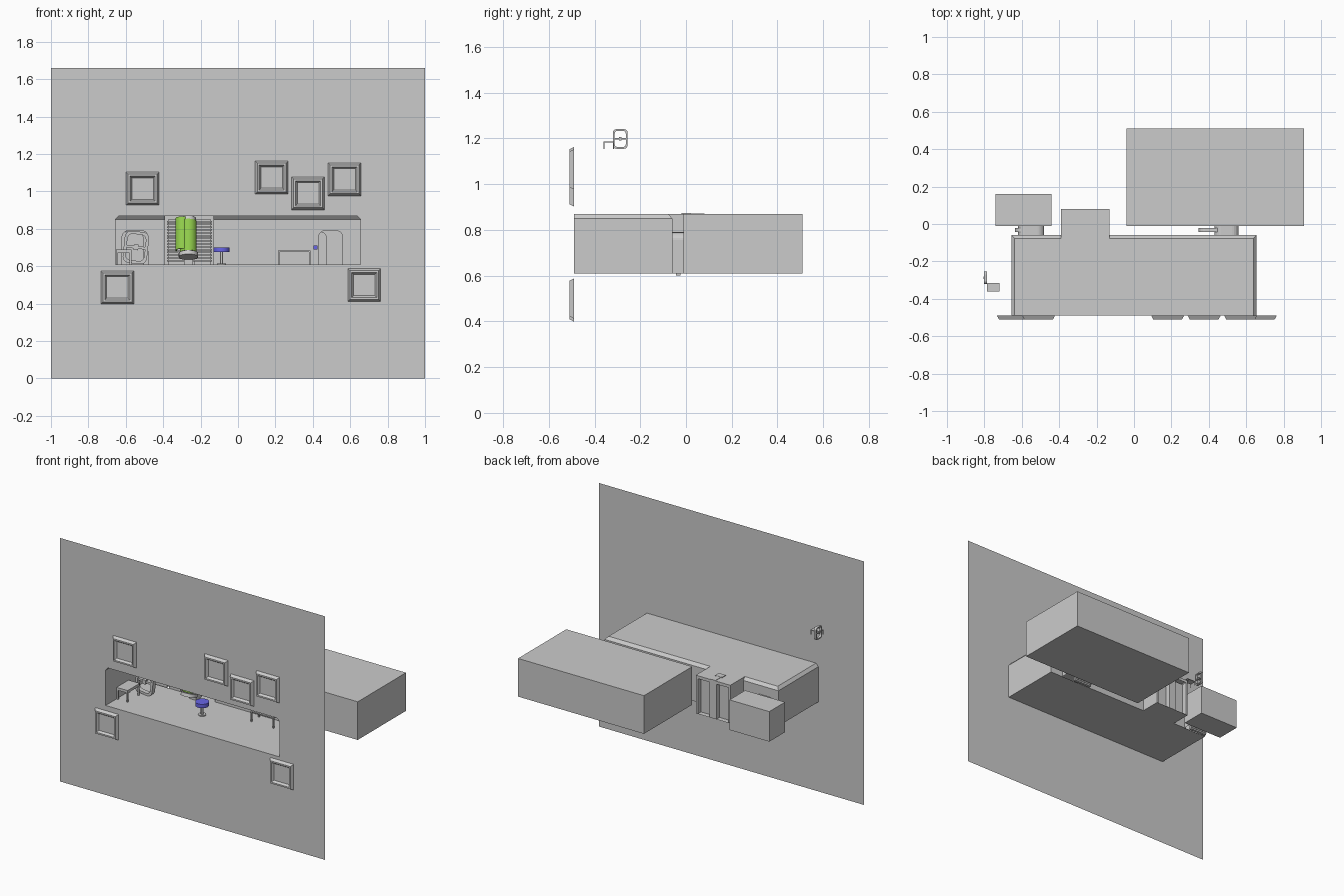
import bpy, bmesh, math
from mathutils import Matrix, Vector

if "Cube" in bpy.data.objects:
    bpy.data.objects.remove(bpy.data.objects["Cube"])

def make(name, polys, mat=None, weld=True):
    """Object from a list of polygons (each a list of points)."""
    bm = bmesh.new()
    for p in polys:
        bm.faces.new([bm.verts.new(v) for v in p])
    if weld:
        bmesh.ops.remove_doubles(bm, verts=bm.verts, dist=1e-5)
    bmesh.ops.recalc_face_normals(bm, faces=bm.faces)
    me = bpy.data.meshes.new(name)
    bm.to_mesh(me)
    bm.free()
    ob = bpy.data.objects.new(name, me)
    bpy.context.collection.objects.link(ob)
    if mat:
        me.materials.append(mat)
    return ob

def box_polys(x0, x1, y0, y1, z0, z1):
    a = [(x0, y0), (x1, y0), (x1, y1), (x0, y1)]
    lo = [(x, y, z0) for x, y in a]
    hi = [(x, y, z1) for x, y in a]
    return [lo, hi] + strip(lo, hi)

def strip(a, b, closed=True):
    n = len(a)
    return [[a[i], a[(i+1) % n], b[(i+1) % n], b[i]] for i in range(n if closed else n-1)]

def boxes(name, specs, mat=None):
    return make(name, [p for s in specs for p in box_polys(*s)], mat, weld=False)

def color(name, rgb):
    m = bpy.data.materials.new(name)
    m.diffuse_color = (*rgb, 1)
    m.use_nodes = True
    m.node_tree.nodes["Principled BSDF"].inputs["Base Color"].default_value = m.diffuse_color
    return m

green = color("pod_green", (0.28, 0.60, 0.07))
blue = color("seat_blue", (0.14, 0.13, 0.80))

FLOOR, EAVE, ROOF = 0.61, 0.85, 0.87
FRONT, BACK = -0.49, -0.06
DOORS = {"left": (-0.62, -0.48), "right": (0.43, 0.56)}

def arch(x0, x1, y, top=0.79, r=0.035):
    """Doorway outline with rounded top corners, floor to floor."""
    pts = [(x0, y, FLOOR)]
    for cx, a0 in ((x0+r, 180), (x1-r, 90)):
        for k in range(6):
            a = math.radians(a0 - k*18)
            pts.append((cx + r*math.cos(a), y, top - r + r*math.sin(a)))
    return pts + [(x1, y, FLOOR)]

def notched(x0, x1, y, ztop, door):
    """Wall with a doorway cut up from its floor edge."""
    return [(x0, y, FLOOR)] + arch(*door, y) + [(x1, y, FLOOR), (x1, y, ztop), (x0, y, ztop)]

# front wall, pierced by the room opening
hw, ch = 0.655, 0.017
hole = [(-hw, FLOOR), (hw, FLOOR), (hw, EAVE), (hw-ch, ROOF), (ch-hw, ROOF), (-hw, EAVE)]
bm = bmesh.new()
for loop in ([(-1, 0), (1, 0), (1, 1.66), (-1, 1.66)], hole):
    vs = [bm.verts.new((x, FRONT, z)) for x, z in loop]
    for i in range(len(vs)):
        bm.edges.new((vs[i-1], vs[i]))
bmesh.ops.triangle_fill(bm, edges=bm.edges[:], use_beauty=True, normal=(0, -1, 0))
wall = make("front_wall", [])
bm.to_mesh(wall.data)
bm.free()

# main room with chamfered ceiling edge and rear alcove
AL, AR, AY = -0.39, -0.13, 0.08
plan = [(hw, FRONT), (hw, BACK), (AR, BACK), (AR, AY), (AL, AY), (AL, BACK), (-hw, BACK), (-hw, FRONT)]
top = [(math.copysign(hw-ch, x) if abs(x) == hw else x, BACK-ch if y == BACK else y) for x, y in plan]
lo = [(x, y, FLOOR) for x, y in plan]
mid = [(x, y, EAVE) for x, y in plan]
hi = [(x, y, ROOF) for x, y in top]
polys = [lo, hi] + strip(mid, hi, False)
for i, q in enumerate(strip(lo, mid, False)):
    if i == 1:
        q = notched(AR, hw, BACK, EAVE, DOORS["right"])
    elif i == 5:
        q = notched(-hw, AL, BACK, EAVE, DOORS["left"])
    elif i == 3:
        continue
    polys.append(q)
make("main_room", polys)

# alcove back wall with two upright recesses, and slats inside
c = (AL + AR) / 2
prof = []
for s in (-1, 1):
    half = [(s*0.13, AY), (s*0.115, AY), (s*0.115, 0.045), (s*0.025, 0.045), (s*0.025, AY)]
    prof += [(c + x, y) for x, y in (half if s < 0 else half[::-1])]
make("alcove_back", strip([(x, y, FLOOR) for x, y in prof], [(x, y, EAVE) for x, y in prof], False))
boxes("alcove_slats", [(AL+0.01, AR-0.01, 0.03, 0.04, 0.625+i*0.015, 0.633+i*0.015) for i in range(15)])
boxes("alcove_roof_duct", [(c-0.018, c+0.018, -0.02, AY, 0.862, 0.873), (c-0.026, c+0.026, -0.02, 0.02, 0.862, 0.874)])

# side rooms behind the doors
for side, (x0, x1, y1, zt) in {"left": (-0.74, -0.44, 0.16, 0.815), "right": (-0.04, 0.91, 0.51, ROOF)}.items():
    y0 = -0.01
    faces = box_polys(x0, x1, y0, y1, FLOOR, zt)
    faces[2] = notched(x0, x1, y0, zt, DOORS[side])
    make(side + "_room", faces)
    make(side + "_doorway", strip(arch(*DOORS[side], BACK), arch(*DOORS[side], y0), False))

# sliding door leaves and their floor guides
for side, (x0, x1) in {"left": (-0.635, -0.505), "right": (0.345, 0.475)}.items():
    a, b = arch(x0, x1, -0.043, 0.785), arch(x0, x1, -0.022, 0.785)
    make(side + "_door", [a, b] + strip(a, b))
    boxes(side + "_door_guide", [(x0, x1, -0.043, -0.025, 0.60, FLOOR)])
boxes("door_switch", [(0.405, 0.425, -0.075, BACK, 0.69, 0.712)], blue)

# window frames on the front wall
def square(x, z, h, y):
    return [(x-h, y, z-h), (x+h, y, z-h), (x+h, y, z+h), (x-h, y, z+h)]
for i, (x, z) in enumerate([(-0.51, 1.015), (0.18, 1.075), (0.375, 0.99), (0.57, 1.065), (-0.645, 0.487), (0.675, 0.50)]):
    loops = [square(x, z, h, y) for h, y in ((0.088, FRONT), (0.077, -0.51), (0.067, -0.51), (0.057, -0.495))]
    make(f"window_{i}", [loops[-1]] + sum((strip(loops[k], loops[k+1]) for k in range(3)), []))

# small desk with rounded upright frame: one tiny set outside, one double-size set in the room
def table_specs(x0, x1, y0, y1, z0, z1, t, leg):
    s = [(x0, x1, y0, y1, z1-t, z1)]
    for a in (x0, x1-leg):
        for b in (y0, y1-leg):
            s.append((a, a+leg, b, b+leg, z0, z1-t))
    return s

def round_rect(w, h, r, x):
    pts = []
    for sx, sz, a0 in ((1, 1, 0), (-1, 1, 90), (-1, -1, 180), (1, -1, 270)):
        for k in range(4):
            a = math.radians(a0 + 30*k)
            pts.append((x, sx*(w-r) + r*math.cos(a), h + sz*(h-r) + r*math.sin(a)))
    return pts

def frame(name, loc, scale, turn, tilt):
    o = [round_rect(0.0325, 0.043, 0.016, x) for x in (-0.008, 0.008)]
    n = [[(x, y*0.76, 0.043 + (z-0.043)*0.82) for x, y, z in l] for l in o]
    polys = strip(o[0], o[1]) + strip(n[0], n[1]) + strip(o[0], n[0]) + strip(o[1], n[1])
    polys += box_polys(-0.006, 0.006, -0.027, 0.027, 0.040, 0.047)
    polys += box_polys(-0.01, 0.01, -0.006, 0.006, 0.036, 0.051)
    ob = make(name, polys, weld=True)
    ob.matrix_world = (Matrix.Translation(loc) @ Matrix.Rotation(turn, 4, 'Z')
                       @ Matrix.Rotation(tilt, 4, 'X') @ Matrix.Scale(scale, 4))

boxes("small_desk", table_specs(-0.785, -0.72, -0.36, -0.315, 1.155, 1.187, 0.005, 0.004))
frame("small_upright_frame", (-0.795, -0.2875, 1.155), 1, 0, 0)
boxes("desk", table_specs(-0.653, -0.57, -0.375, -0.245, FLOOR, 0.69, 0.018, 0.01))
frame("upright_frame", (-0.555, -0.215, 0.615), 2, math.radians(-90), math.radians(-6))

# long table and stool
boxes("long_table", table_specs(0.213, 0.388, -0.17, -0.08, FLOOR, 0.683, 0.008, 0.008))

def cylinder(name, r, d, loc, mat=None, segs=24):
    bpy.ops.mesh.primitive_cylinder_add(vertices=segs, radius=r, depth=d, location=loc)
    ob = bpy.context.object
    ob.name = name
    if mat:
        ob.data.materials.append(mat)
    bpy.ops.object.shade_smooth_by_angle()
    return ob
cylinder("stool_seat", 0.043, 0.026, (-0.088, -0.26, 0.688), blue)
cylinder("stool_stem", 0.009, 0.065, (-0.088, -0.26, 0.6425), segs=12)
cylinder("stool_foot", 0.025, 0.006, (-0.088, -0.26, 0.613))

# leaning pod: two green curved shells between dark end caps
def shell(x, r, a0, a1, z0, z1):
    ang = [math.radians(a0 + (a1-a0)*k/10) for k in range(11)]
    rings = [[(x + q*math.cos(a), q*math.sin(a), z) for a in ang] for q, z in ((r, z0), (r, z1), (r-0.006, z1), (r-0.006, z0))]
    return sum((strip(rings[k], rings[(k+1) % 4], False) for k in range(4)), [])
lean = Matrix.Translation((-0.265, -0.115, 0.76)) @ Matrix.Rotation(math.radians(-18), 4, 'X')
for nm, args in (("pod_body", (0.0, 0.045, -170, 90, -0.09, 0.085)), ("pod_door", (-0.03, 0.04, -200, -40, -0.08, 0.1))):
    ob = make(nm, shell(*args), green)
    ob.matrix_world = lean
    for p in ob.data.polygons:
        p.use_smooth = len(p.vertices) == 4 and abs(p.normal.z) < 0.5
for nm, r, z in (("pod_bottom_cap", 0.052, -0.105), ("pod_top_cap", 0.04, 0.092)):
    ob = cylinder(nm, r, 0.022, (0, 0, 0))
    ob.matrix_world = lean @ Matrix.Translation((0, 0, z))
boxes("pod_base", [(-0.29, -0.24, -0.11, -0.05, FLOOR, 0.645)])
